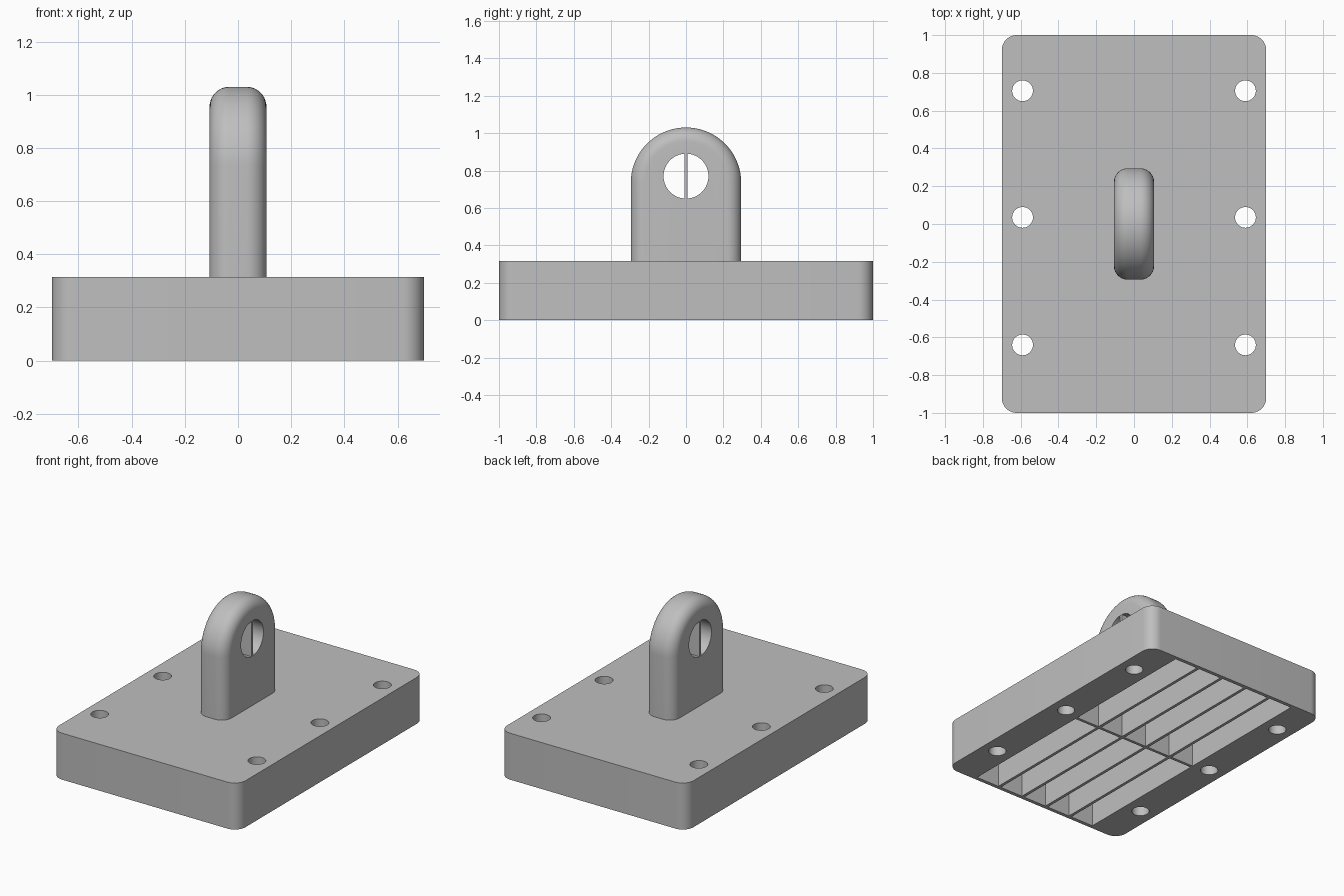
import bpy, bmesh, math

if "Cube" in bpy.data.objects:
    bpy.data.objects.remove(bpy.data.objects["Cube"])

grey = bpy.data.materials.new("plain grey")
grey.diffuse_color = (0.52, 0.52, 0.52, 1)
grey.use_nodes = True
grey.node_tree.nodes["Principled BSDF"].inputs["Base Color"].default_value = grey.diffuse_color

BASE_H = 0.315
POCKET_TOP = 0.255


def make_object(name, bm):
    bmesh.ops.recalc_face_normals(bm, faces=bm.faces)
    mesh = bpy.data.meshes.new(name)
    bm.to_mesh(mesh)
    bm.free()
    mesh.materials.append(grey)
    ob = bpy.data.objects.new(name, mesh)
    bpy.context.collection.objects.link(ob)
    return ob


def loft(bm, rings):
    """Skin matching rings of points and cap both ends."""
    rows = [[bm.verts.new(p) for p in ring] for ring in rings]
    n = len(rows[0])
    for a, b in zip(rows, rows[1:]):
        for i in range(n):
            j = (i + 1) % n
            bm.faces.new((a[i], a[j], b[j], b[i]))
    bm.faces.new(rows[0])
    bm.faces.new(rows[-1])


def add_box(bm, x0, x1, y0, y1, z0, z1):
    corners = [(x0, y0), (x1, y0), (x1, y1), (x0, y1)]
    loft(bm, [[(x, y, z) for x, y in corners] for z in (z0, z1)])


def circle(cx, cy, r, n=40):
    return [(cx + r * math.cos(2 * math.pi * i / n),
             cy + r * math.sin(2 * math.pi * i / n)) for i in range(n)]


def cut(ob, cutter):
    mod = ob.modifiers.new("cut", 'BOOLEAN')
    mod.operation = 'DIFFERENCE'
    mod.solver = 'EXACT'
    mod.object = cutter
    bpy.context.view_layer.objects.active = ob
    bpy.ops.object.modifier_apply(modifier=mod.name)
    bpy.data.objects.remove(cutter)


def smooth(ob):
    bpy.ops.object.select_all(action='DESELECT')
    ob.select_set(True)
    bpy.context.view_layer.objects.active = ob
    bpy.ops.object.shade_smooth_by_angle(angle=math.radians(30))


# Base plate with rounded vertical corners
bm = bmesh.new()
r = 0.08
outline = []
for k, (sx, sy) in enumerate([(1, 1), (-1, 1), (-1, -1), (1, -1)]):
    for i in range(11):
        a = math.pi / 2 * (k + i / 10)
        outline.append((sx * (0.70 - r) + r * math.cos(a),
                        sy * (1.0 - r) + r * math.sin(a)))
loft(bm, [[(x, y, z) for x, y in outline] for z in (0, BASE_H)])
base = make_object("base_plate", bm)

# Screw holes through the plate
bm = bmesh.new()
for x in (-0.59, 0.59):
    for y in (-0.64, 0.035, 0.705):
        ring = circle(x, y, 0.055)
        loft(bm, [[(px, py, z) for px, py in ring] for z in (-0.1, BASE_H + 0.1)])
cut(base, make_object("screw_hole_cutter", bm))

# Underside pockets: two rows of five, separated by thin ribs
bm = bmesh.new()
rib = 0.02
half_x, half_y = 0.475, 0.975
width = (2 * half_x - 4 * rib) / 5
for i in range(5):
    x0 = -half_x + i * (width + rib)
    for y0, y1 in ((-half_y, -rib / 2), (rib / 2, half_y)):
        add_box(bm, x0, x0 + width, y0, y1, -0.1, POCKET_TOP)
cut(base, make_object("pocket_cutter", bm))
smooth(base)

# Upright lug: arched outline with rounded edges
LUG_R, ARC_Z, HALF_T, FILLET = 0.295, 0.735, 0.107, 0.075


def arch(x, radius):
    pts = [(x, radius, BASE_H - 0.015)]
    for i in range(49):
        a = math.pi * i / 48
        pts.append((x, radius * math.cos(a), ARC_Z + radius * math.sin(a)))
    pts.append((x, -radius, BASE_H - 0.015))
    return pts


bm = bmesh.new()
steps = []
for i in range(11):
    t = math.pi / 2 * (1 - i / 10)
    steps.append((HALF_T - FILLET + FILLET * math.sin(t),
                  LUG_R - FILLET + FILLET * math.cos(t)))
rings = [arch(-x, rad) for x, rad in steps]
rings += [arch(x, rad) for x, rad in reversed(steps)]
loft(bm, rings)
lug = make_object("lug", bm)

# Eye through the lug
bm = bmesh.new()
eye = circle(0, 0.77, 0.12, 64)
loft(bm, [[(x, y, z) for y, z in eye] for x in (-0.3, 0.3)])
cut(lug, make_object("eye_cutter", bm))
smooth(lug)

# Thin upright web across the eye
bm = bmesh.new()
add_box(bm, -HALF_T + 0.001, HALF_T - 0.001, -0.009, 0.009, 0.645, 0.895)
make_object("eye_web", bm)
